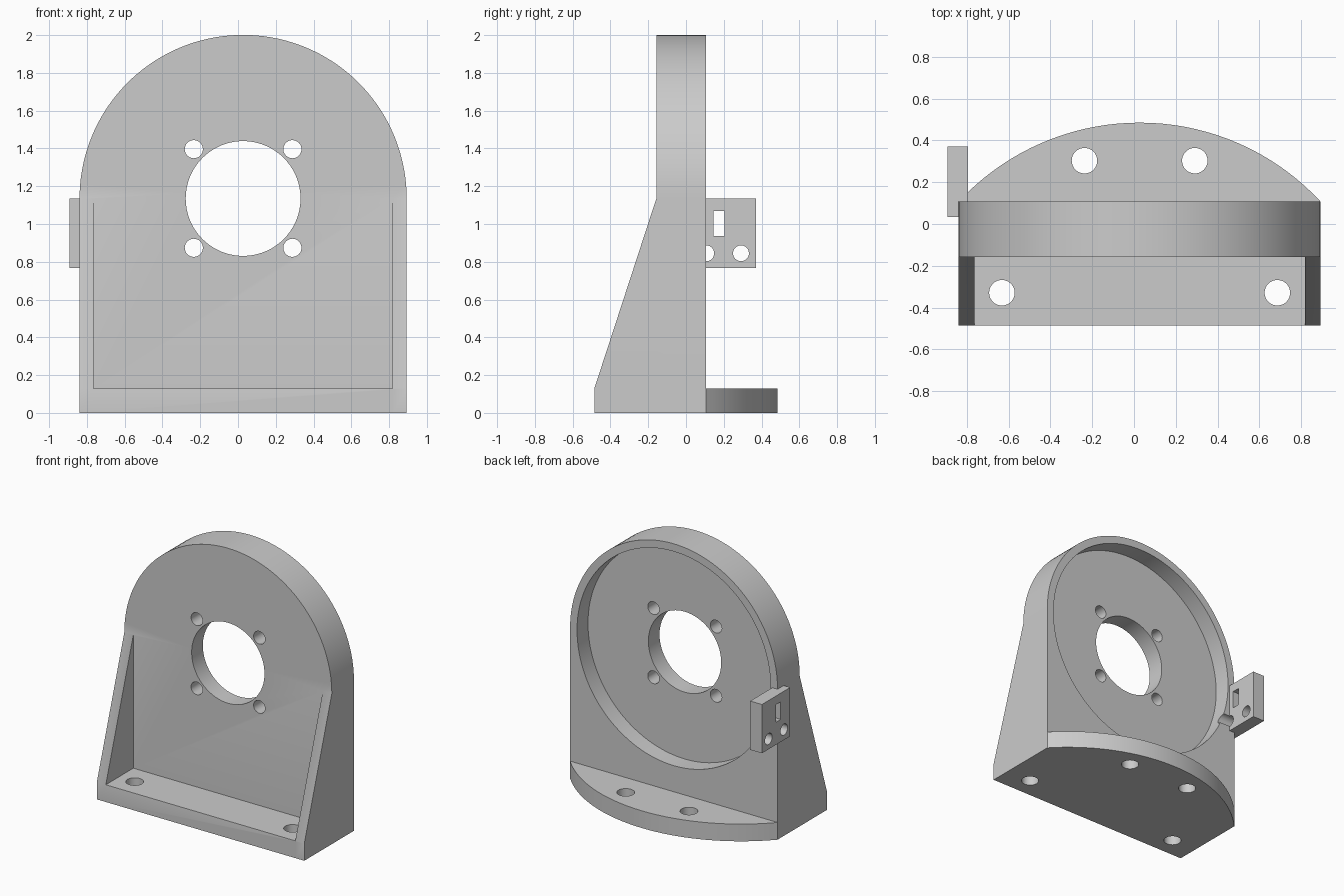
import bpy, bmesh
from math import sin, cos, pi, asin

if "Cube" in bpy.data.objects:
    bpy.data.objects.remove(bpy.data.objects["Cube"], do_unlink=True)

grey = bpy.data.materials.new("plain grey")
grey.use_nodes = True
GREY = (0.6, 0.6, 0.6, 1)
grey.diffuse_color = GREY
grey.node_tree.nodes["Principled BSDF"].inputs["Base Color"].default_value = GREY

# Main dimensions
CX, HALF, CZ = 0.027, 0.866, 1.135        # arch centre and radius
LEFT, RIGHT = CX + HALF, CX - HALF
FRONT, BACK = -0.157, 0.107               # plate faces
DEEP = 0.485                              # base reach, front and back
BASE_H, RIB = 0.13, 0.075


def arc(cx, cy, r, start, end, steps):
    return [(cx + r * cos(start + (end - start) * i / steps),
             cy + r * sin(start + (end - start) * i / steps)) for i in range(steps + 1)]


def circle(cx, cy, r, steps=48):
    return arc(cx, cy, r, 0, 2 * pi, steps)[:-1]


def rect(a0, b0, a1, b1):
    return [(a0, b0), (a1, b0), (a1, b1), (a0, b1)]


def prism(name, axis, outline, lo, hi):
    """Extrude a flat outline along an axis from lo to hi."""
    place = {"x": lambda a, b, t: (t, a, b),
             "y": lambda a, b, t: (a, t, b),
             "z": lambda a, b, t: (a, b, t)}[axis]
    bm = bmesh.new()
    ends = [[bm.verts.new(place(a, b, t)) for a, b in outline] for t in (lo, hi)]
    bm.faces.new(ends[0])
    bm.faces.new(ends[1])
    for i in range(len(outline)):
        j = (i + 1) % len(outline)
        bm.faces.new((ends[0][i], ends[0][j], ends[1][j], ends[1][i]))
    bmesh.ops.recalc_face_normals(bm, faces=bm.faces)
    mesh = bpy.data.meshes.new(name)
    bm.to_mesh(mesh)
    bm.free()
    mesh.materials.append(grey)
    obj = bpy.data.objects.new(name, mesh)
    bpy.context.collection.objects.link(obj)
    return obj


def combine(target, tools, operation):
    """Apply a boolean with each tool, then discard the tools."""
    bpy.context.view_layer.objects.active = target
    for tool in tools:
        mod = target.modifiers.new(operation.title(), "BOOLEAN")
        mod.operation, mod.solver, mod.object = operation, "EXACT", tool
        bpy.ops.object.modifier_apply(modifier=mod.name)
    for tool in tools:
        bpy.data.objects.remove(tool, do_unlink=True)


# Upright arched plate
body = prism("bracket_body", "y",
             arc(CX, CZ, HALF, 0, pi, 72) + [(RIGHT, 0), (LEFT, 0)], FRONT, BACK)

# Base with a shallow curved back edge
sag = DEEP - BACK
radius = (HALF ** 2 + sag ** 2) / (2 * sag)
sweep = asin(HALF / radius)
base = prism("base", "z",
             arc(CX, DEEP - radius, radius, pi / 2 - sweep, pi / 2 + sweep, 36)
             + [(RIGHT, -DEEP), (LEFT, -DEEP)], 0, BASE_H)

# Sloping side ribs
rib_side = [(-DEEP, 0), (FRONT, 0), (FRONT, CZ), (-DEEP, BASE_H)]
ribs = [prism("rib", "x", rib_side, x, x + RIB) for x in (RIGHT, LEFT - RIB)]
combine(body, [base] + ribs, "UNION")

# Round rear pocket, centre bore, and four screw holes around it
cuts = [prism("pocket", "y", circle(CX, CZ, 0.808, 128), -0.024, 0.3),
        prism("bore", "y", circle(CX, CZ, 0.304, 72), -0.4, 0.3)]
for sx in (-1, 1):
    for sz in (-1, 1):
        cuts.append(prism("screw_hole", "y",
                          circle(CX + sx * 0.261, CZ + sz * 0.261, 0.048, 32), -0.4, 0.3))
    # Mounting holes through the base
    for dx, y in ((0.264, 0.303), (0.659, -0.329)):
        cuts.append(prism("mount_hole", "z", circle(CX + sx * dx, y, 0.061), -0.1, 0.25))
# Cable groove from the tab into the pocket
cuts.append(prism("groove", "x", circle(BACK, 0.845, 0.042, 32), -1, -0.68))
combine(body, cuts, "DIFFERENCE")

# Side tab with a slot and two holes
tab = prism("side_tab", "x", rect(0.033, 0.767, 0.37, CZ), -0.893, -0.795)
tab_cuts = [prism("tab_hole", "x", circle(y, 0.845, 0.042, 32), -1, -0.68)
            for y in (BACK, 0.291)]
tab_cuts.append(prism("tab_slot", "x", rect(0.146, 0.937, 0.204, 1.07), -1, -0.68))
combine(tab, tab_cuts, "DIFFERENCE")

# Smooth curves, crisp edges
for obj in (body, tab):
    bpy.ops.object.select_all(action="DESELECT")
    obj.select_set(True)
    bpy.context.view_layer.objects.active = obj
    bpy.ops.object.shade_smooth_by_angle(angle=pi / 9)
